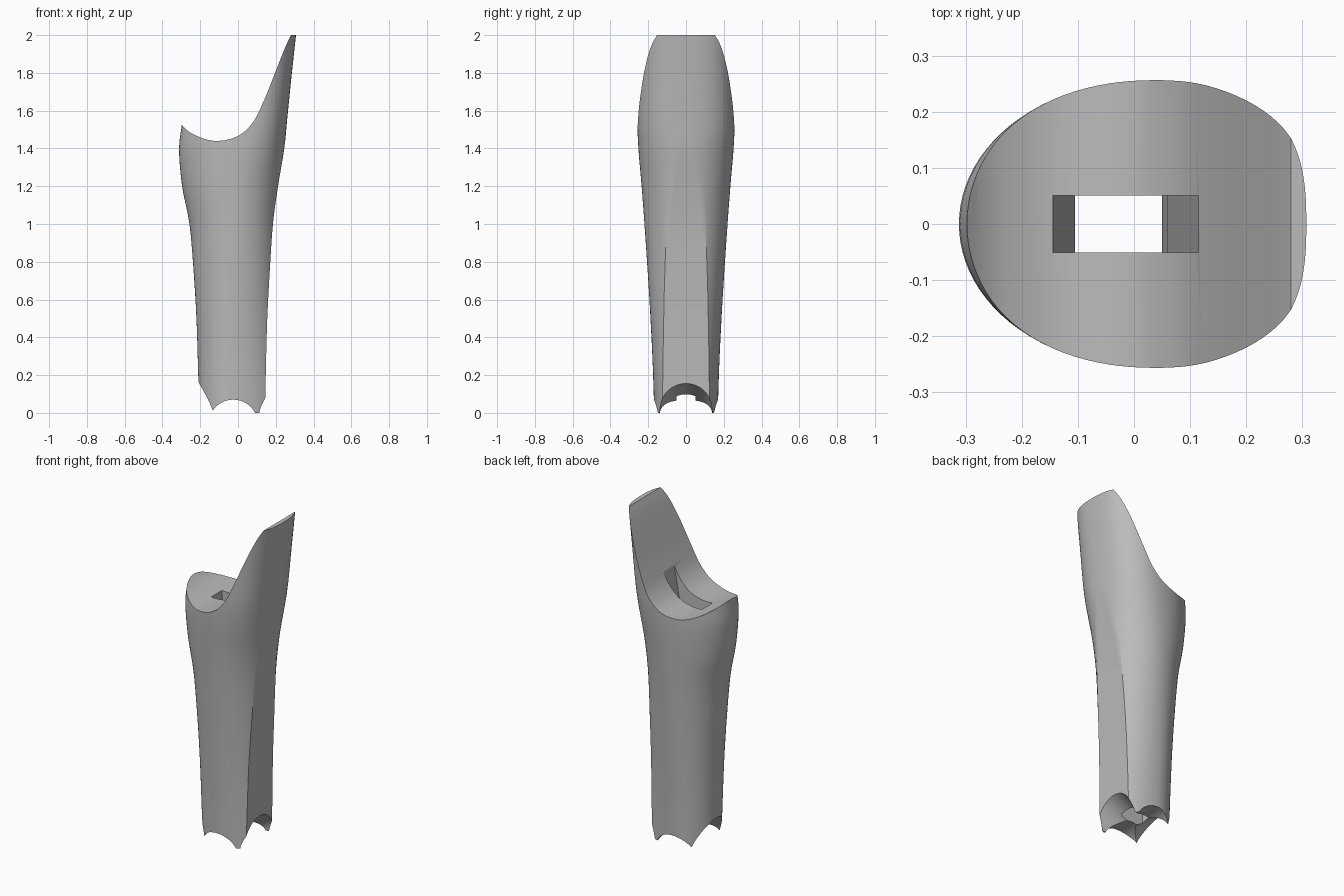
import bpy, bmesh, math
from mathutils import Vector

cube = bpy.data.objects.get("Cube")
if cube:
    bpy.data.objects.remove(cube, do_unlink=True)

grey = bpy.data.materials.new("neutral grey")
grey.use_nodes = True
colour = (0.5, 0.5, 0.5, 1)
grey.diffuse_color = colour
grey.node_tree.nodes["Principled BSDF"].inputs["Base Color"].default_value = colour


def loft(name, rings):
    """Closed solid through equally sized rings of points."""
    bm = bmesh.new()
    loops = [[bm.verts.new(p) for p in ring] for ring in rings]
    n = len(loops[0])
    for a, b in zip(loops, loops[1:]):
        for i in range(n):
            j = (i + 1) % n
            bm.faces.new((a[i], a[j], b[j], b[i]))
    bm.faces.new(loops[0])
    bm.faces.new(loops[-1])
    bmesh.ops.recalc_face_normals(bm, faces=bm.faces)
    mesh = bpy.data.meshes.new(name)
    bm.to_mesh(mesh)
    bm.free()
    mesh.materials.append(grey)
    obj = bpy.data.objects.new(name, mesh)
    bpy.context.collection.objects.link(obj)
    return obj


def spline(points, steps):
    """Smooth curve through the points."""
    pts = [Vector(p) for p in points]
    out = []
    for i in range(len(pts) - 1):
        p0, p1 = pts[max(i - 1, 0)], pts[i]
        p2, p3 = pts[i + 1], pts[min(i + 2, len(pts) - 1)]
        for s in range(steps):
            t = s / steps
            out.append(p1 + (p2 - p0) * t / 2
                       + (p0 * 2 - p1 * 5 + p2 * 4 - p3) * t * t / 2
                       + (p1 * 3 - p0 - p2 * 3 + p3) * t ** 3 / 2)
    return out + [pts[-1]]


def arch(radius, depth=0.4, steps=48):
    """Half circle with its crown at height zero and straight legs."""
    pts = [(radius * math.cos(math.pi * i / steps),
            radius * math.sin(math.pi * i / steps) - radius) for i in range(steps + 1)]
    return pts + [(-radius, -depth), (radius, -depth)]


# Body: egg-shaped sections with a flat on the +x side that fades upward
# height, left x, right x, half width, centre x, flat half width, squareness
STATIONS = [
    (0.0, -.205, .143, .168, -.03, .125, 2),
    (.25, -.212, .148, .176, -.03, .122, 2),
    (.5, -.22, .155, .188, -.03, .118, 2),
    (.75, -.235, .168, .203, -.025, .112, 2),
    (1.0, -.257, .185, .22, -.02, .1, 2),
    (1.2, -.296, .212, .235, -.01, .075, 2.1),
    (1.4, -.312, .245, .252, .01, .03, 2.3),
    (1.55, -.295, .26, .258, .025, .02, 2.5),
    (1.75, -.29, .28, .258, .03, .02, 2.6),
    (2.0, -.28, .307, .258, .03, .02, 2.7),
]


def section(z, left, right, half, mid, flat, power, arc=44, across=10):
    corner = math.asin((flat / half) ** (power / 2))
    reach = (right - mid) / math.cos(corner) ** (2 / power)
    side = []
    for i in range(arc + 1):
        t = corner + (math.pi - corner) * i / arc
        c, s = math.cos(t), max(math.sin(t), 0)
        if c > 0:
            side.append((mid + reach * c ** (2 / power), half * s ** (2 / power)))
        else:
            side.append((mid + (mid - left) * c, half * s))
    ring = side + [(x, -y) for x, y in side[-2::-1]]
    ring += [(right, flat * (2 * i / across - 1)) for i in range(1, across)]
    return [(x, y, z) for x, y in ring]


body = loft("carved_shaft", [section(*s) for s in spline(STATIONS, 4)])

# Scooped top: profile swept front to back
scoop = spline([(-.4, 1.66), (-.295, 1.52), (-.21, 1.463), (-.11, 1.44), (0, 1.466), (.08, 1.54),
                (.14, 1.66), (.2, 1.81), (.25, 1.935), (.28, 2.0), (.3, 2.04)], 6)
scoop = [tuple(p) for p in scoop] + [(.3, 2.3), (-.4, 2.3)]
cutters = [loft("top_scoop", [[(x, y, z) for x, z in scoop] for y in (-.4, .4)])]

# Bottom arch running front to back
cutters.append(loft("cross_arch", [[(x - .025, y, z + .07) for x, z in arch(.13)]
                                   for y in (-.4, .4)]))

# Two side arches rising outward
for sign in (-1, 1):
    cutters.append(loft("side_arch", [[(sign * d - .025, y, z + .053 + .6 * d)
                                       for y, z in arch(.14)] for d in (0, .3)]))

# Rectangular slot through the whole length
slot = [(-.145, 1.9), (-.145, 1.47), (-.105, .3), (-.105, -.2),
        (.05, -.2), (.05, .3), (.06, 1.3), (.115, 1.6), (.115, 1.9)]
cutters.append(loft("slot", [[(x, y, z) for x, z in slot] for y in (-.051, .051)]))

bpy.ops.object.select_all(action='DESELECT')
bpy.context.view_layer.objects.active = body
body.select_set(True)
for cutter in cutters:
    cutter.hide_render = True
    mod = body.modifiers.new(cutter.name, 'BOOLEAN')
    mod.operation = 'DIFFERENCE'
    mod.solver = 'EXACT'
    mod.object = cutter
    bpy.ops.object.modifier_apply(modifier=mod.name)
    bpy.data.objects.remove(cutter, do_unlink=True)

bpy.ops.object.shade_smooth_by_angle(angle=math.radians(30))
